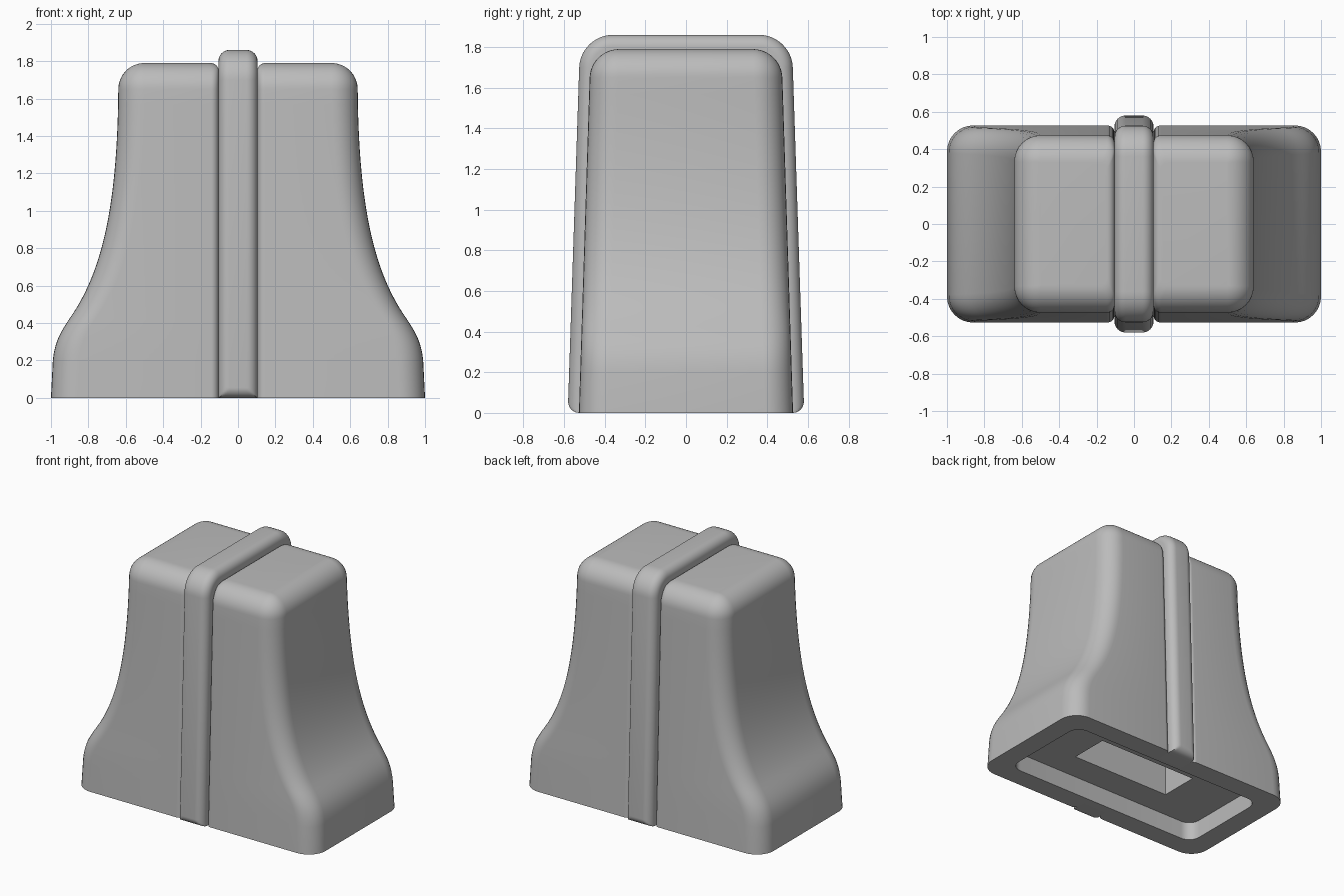
import bpy, bmesh, math
from mathutils import Vector
from mathutils.geometry import interpolate_bezier

if "Cube" in bpy.data.objects:
    bpy.data.objects.remove(bpy.data.objects["Cube"])

grey = bpy.data.materials.new("plastic_grey")
grey.use_nodes = True
COLOUR = (0.5, 0.5, 0.5, 1)
grey.diffuse_color = COLOUR
grey.node_tree.nodes["Principled BSDF"].inputs["Base Color"].default_value = COLOUR


def loft(name, rings):
    """Skin a list of equal-length point rings and cap both ends."""
    bm = bmesh.new()
    loops = [[bm.verts.new(p) for p in ring] for ring in rings]
    n = len(loops[0])
    for a, b in zip(loops, loops[1:]):
        for i in range(n):
            j = (i + 1) % n
            bm.faces.new((a[i], a[j], b[j], b[i]))
    bm.faces.new(loops[0])
    bm.faces.new(loops[-1])
    bmesh.ops.remove_doubles(bm, verts=bm.verts, dist=0.0003)
    bmesh.ops.recalc_face_normals(bm, faces=bm.faces)
    mesh = bpy.data.meshes.new(name)
    bm.to_mesh(mesh)
    bm.free()
    mesh.materials.append(grey)
    obj = bpy.data.objects.new(name, mesh)
    bpy.context.collection.objects.link(obj)
    return obj


def rounded_rect(x0, x1, hy, z, r0, r1, steps=8):
    """Ring at height z; r0 rounds the x0 corners, r1 the x1 corners."""
    corners = [(x1 - r1, hy - r1, r1, 0), (x0 + r0, hy - r0, r0, 1),
               (x0 + r0, r0 - hy, r0, 2), (x1 - r1, r1 - hy, r1, 3)]
    ring = []
    for cx, cy, r, quarter in corners:
        for i in range(steps + 1):
            a = (quarter + i / steps) * math.pi / 2
            ring.append((cx + r * math.cos(a), cy + r * math.sin(a), z))
    return ring


def bezier(*pts, n):
    return [tuple(p) for p in interpolate_bezier(*[Vector(p) for p in pts], n)]


# Flared side outline as (x, z)
TOP, ROUND, INNER, SEAM = 1.79, 0.14, 0.104, 0.04
outline = [(1.0, 0.0)]
outline += bezier((0.99, 0.2), (0.98, 0.3), (0.95, 0.35), (0.9, 0.425), n=10)
outline += bezier((0.9, 0.425), (0.735, 0.66), (0.645, 1.0), (0.64, 1.65), n=24)[1:]


def half_depth(z):
    return 0.527 - 0.032 * z


def body_half(name, side):
    rings = [rounded_rect(INNER, x, half_depth(z), z, SEAM, ROUND) for x, z in outline]
    x = outline[-1][0]
    for i in range(1, 13):
        a = i / 12 * math.pi / 2
        z = TOP - ROUND + ROUND * math.sin(a)
        inset = ROUND * (1 - math.cos(a))
        rise = max(0, z - (TOP - SEAM))
        seam = SEAM - math.sqrt(max(0, SEAM ** 2 - rise ** 2))
        rings.append(rounded_rect(INNER + seam, x - inset, half_depth(z) - inset, z,
                                  SEAM, max(ROUND - inset, 0.002)))
    return loft(name, [[(side * p[0], p[1], p[2]) for p in r] for r in rings])


# Centre rib: side profile lofted across x, shrinking towards its rounded edges
def rib_profile(x, inset):
    top, r, foot = 1.86 - inset, 0.16 - inset, 0.055
    half = []
    for i in range(9):
        a = i / 8 * math.pi / 2
        z = foot * (1 - math.cos(a))
        y = 0.58 - foot + foot * math.sin(a)
        half.append((min(y, 0.58 - inset), z))
    for i in range(13):
        a = i / 12 * math.pi / 2
        z = top - r + r * math.sin(a)
        half.append((0.58 - inset - 0.032 * z - r * (1 - math.cos(a)), z))
    return [(x, y, z) for y, z in half] + [(x, -y, z) for y, z in reversed(half)]


def centre_rib():
    width, r = 0.105, 0.06
    steps = [(width - r + r * math.sin(a), r * (1 - math.cos(a)))
             for a in (i / 8 * math.pi / 2 for i in range(9))]
    sections = [(-x, d) for x, d in reversed(steps)] + steps
    return loft("centre_rib", [rib_profile(x, d) for x, d in sections])


parts = [body_half("body_left", 1), body_half("body_right", -1), centre_rib()]

# Hollow underside and the stem slot
cutters = [
    loft("cavity_cutter", [rounded_rect(-0.84, 0.84, 0.37, z, 0.09, 0.09) for z in (-0.1, 0.14)]),
    loft("slot_cutter", [rounded_rect(-0.42, 0.42, 0.15, z, 0.001, 0.001, 1) for z in (0.05, 0.9)]),
]

for part in parts:
    bpy.ops.object.select_all(action='DESELECT')
    part.select_set(True)
    bpy.context.view_layer.objects.active = part
    for cutter in cutters:
        mod = part.modifiers.new("cut", 'BOOLEAN')
        mod.operation = 'DIFFERENCE'
        mod.solver = 'EXACT'
        mod.object = cutter
        bpy.ops.object.modifier_apply(modifier=mod.name)
    bpy.ops.object.shade_smooth_by_angle(angle=math.radians(35))

for cutter in cutters:
    bpy.data.objects.remove(cutter)
